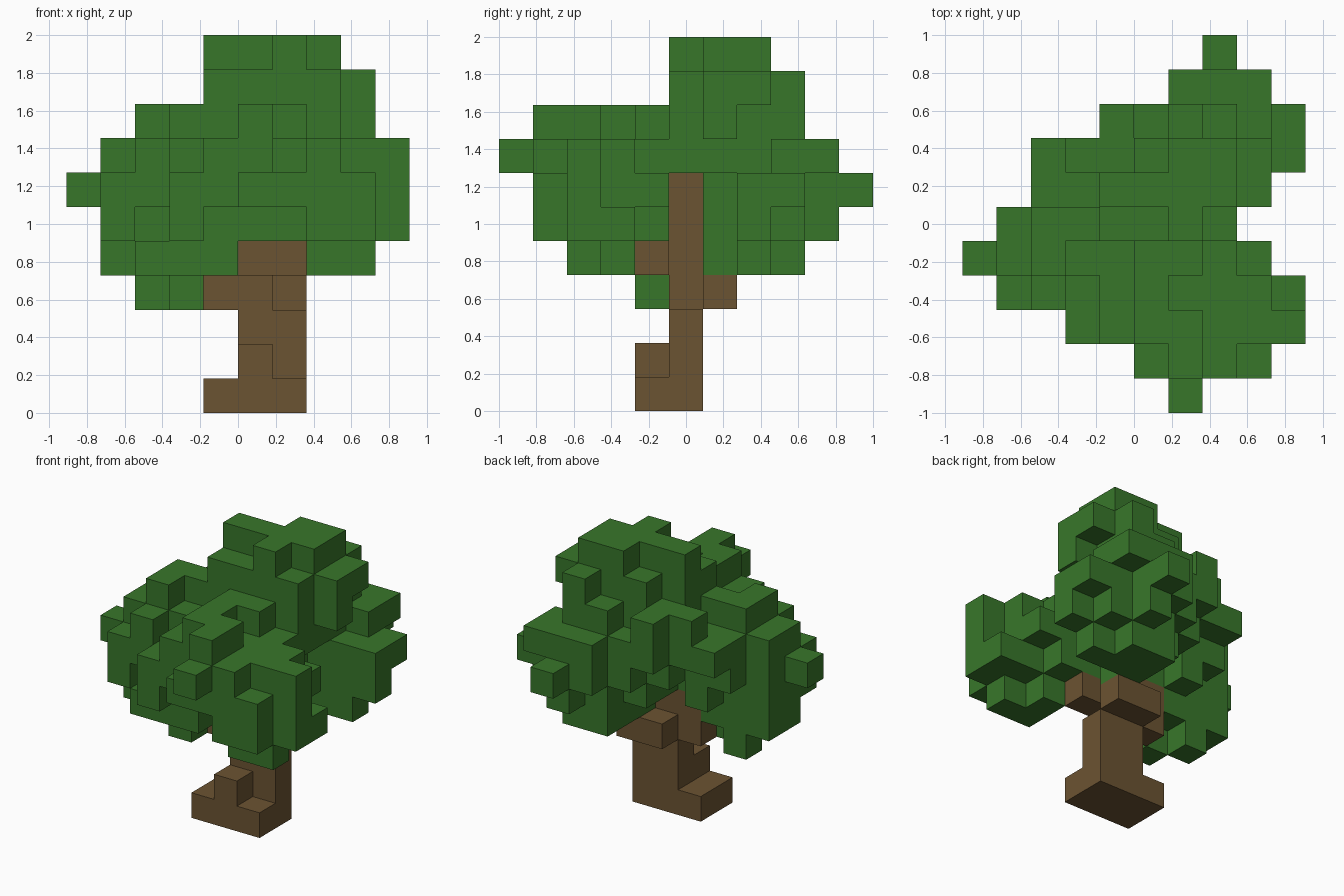
import bpy, bmesh
from mathutils import Vector

cube = bpy.data.objects.get("Cube")
if cube:
    bpy.data.objects.remove(cube, do_unlink=True)

UNIT = 2 / 11                      # edge of one block
ORIGIN = Vector((-5, -5.5, 0))     # grid corner, in blocks


def material(name, colour):
    mat = bpy.data.materials.new(name)
    mat.use_nodes = True
    mat.diffuse_color = colour
    mat.node_tree.nodes["Principled BSDF"].inputs["Base Color"].default_value = colour
    return mat


def blocks(*boxes):
    """Cells covered by boxes given as inclusive (x, x, y, y, z, z) block ranges."""
    return {(x, y, z)
            for x0, x1, y0, y1, z0, z1 in boxes
            for x in range(x0, x1 + 1)
            for y in range(y0, y1 + 1)
            for z in range(z0, z1 + 1)}


def build(name, cells, solid, mat):
    """Skin the cells, leaving out faces against any solid neighbour."""
    bm = bmesh.new()
    corners = {}

    def corner(point):
        key = tuple(round(c) for c in point)
        if key not in corners:
            corners[key] = bm.verts.new((Vector(key) + ORIGIN) * UNIT)
        return corners[key]

    for cell in sorted(cells):
        for axis in range(3):
            for side in (0, 1):
                neighbour = list(cell)
                neighbour[axis] += 2 * side - 1
                if tuple(neighbour) in solid:
                    continue
                u, v, base = Vector(), Vector(), Vector(cell)
                u[(axis + 1) % 3] = 1
                v[(axis + 2) % 3] = 1
                base[axis] += side
                ring = [base, base + u, base + u + v, base + v]
                if not side:
                    ring.reverse()
                bm.faces.new([corner(p) for p in ring])
    mesh = bpy.data.meshes.new(name)
    bm.to_mesh(mesh)
    bm.free()
    mesh.materials.append(mat)
    obj = bpy.data.objects.new(name, mesh)
    bpy.context.collection.objects.link(obj)
    return obj


# Trunk: root flare, twin-block stem and short branches
trunk = blocks(
    (4, 6, 4, 5, 0, 0), (5, 5, 4, 4, 1, 1), (5, 6, 5, 5, 1, 2),
    (4, 5, 5, 5, 3, 4), (5, 6, 6, 6, 3, 3), (5, 6, 4, 4, 4, 4),
    (5, 5, 5, 5, 5, 6))

# Crown top
top = blocks(
    (4, 5, 6, 6, 10, 10), (6, 6, 5, 7, 10, 10), (7, 7, 6, 7, 10, 10),
    (4, 7, 5, 7, 8, 8), (4, 7, 5, 6, 9, 9), (5, 8, 7, 7, 9, 9),
    (8, 8, 6, 6, 8, 9), (7, 7, 8, 8, 8, 9), (6, 6, 8, 8, 8, 8),
    (4, 7, 5, 5, 7, 7))

# Front clump, with a ring of blocks on its top
front = blocks(
    (7, 8, 2, 2, 4, 4), (7, 7, 3, 3, 4, 4), (4, 6, 3, 4, 5, 5),
    (7, 8, 1, 3, 5, 6), (7, 7, 4, 4, 5, 7), (8, 8, 4, 4, 6, 6),
    (4, 6, 2, 4, 6, 7), (5, 6, 1, 1, 6, 6), (7, 8, 2, 3, 7, 7),
    (6, 7, 1, 1, 7, 7), (6, 6, 0, 0, 7, 7), (9, 9, 2, 2, 5, 7),
    (9, 9, 3, 3, 5, 5), (6, 6, 1, 2, 8, 8), (5, 5, 2, 4, 8, 8),
    (6, 6, 4, 4, 8, 8))

# Back clump
back = blocks(
    (6, 6, 6, 6, 4, 6), (6, 8, 7, 7, 4, 6), (6, 7, 8, 8, 4, 4),
    (5, 5, 6, 7, 5, 6), (5, 5, 8, 8, 6, 6), (6, 8, 8, 8, 5, 6),
    (4, 4, 6, 7, 6, 7), (4, 4, 8, 8, 7, 8), (5, 7, 6, 8, 7, 7),
    (8, 8, 8, 9, 7, 7), (6, 7, 9, 9, 6, 7), (7, 7, 9, 9, 5, 5),
    (7, 7, 10, 10, 6, 6), (9, 9, 7, 7, 5, 6), (9, 9, 8, 8, 6, 6))

# Side clump
side = blocks(
    (2, 2, 5, 5, 3, 3), (3, 3, 4, 4, 3, 3), (1, 1, 4, 5, 4, 7),
    (2, 3, 3, 5, 4, 4), (4, 4, 3, 4, 4, 4), (2, 2, 4, 5, 5, 5),
    (3, 3, 3, 6, 5, 5), (4, 4, 3, 5, 5, 5), (1, 1, 3, 3, 5, 6),
    (2, 4, 3, 6, 6, 6), (3, 3, 2, 2, 5, 6), (0, 0, 4, 4, 6, 6),
    (2, 2, 7, 7, 7, 7), (3, 3, 7, 7, 7, 8), (2, 2, 3, 3, 7, 7),
    (2, 4, 4, 6, 7, 7), (2, 2, 4, 5, 8, 8), (3, 4, 5, 5, 8, 8))

leaves = (top | front | back | side) - trunk
solid = leaves | trunk
bark = material("bark_brown", (0.148, 0.087, 0.032, 1))
leaf = material("leaf_green", (0.039, 0.183, 0.023, 1))
build("trunk", trunk, solid, bark)
build("leaf_crown", leaves, solid, leaf)
